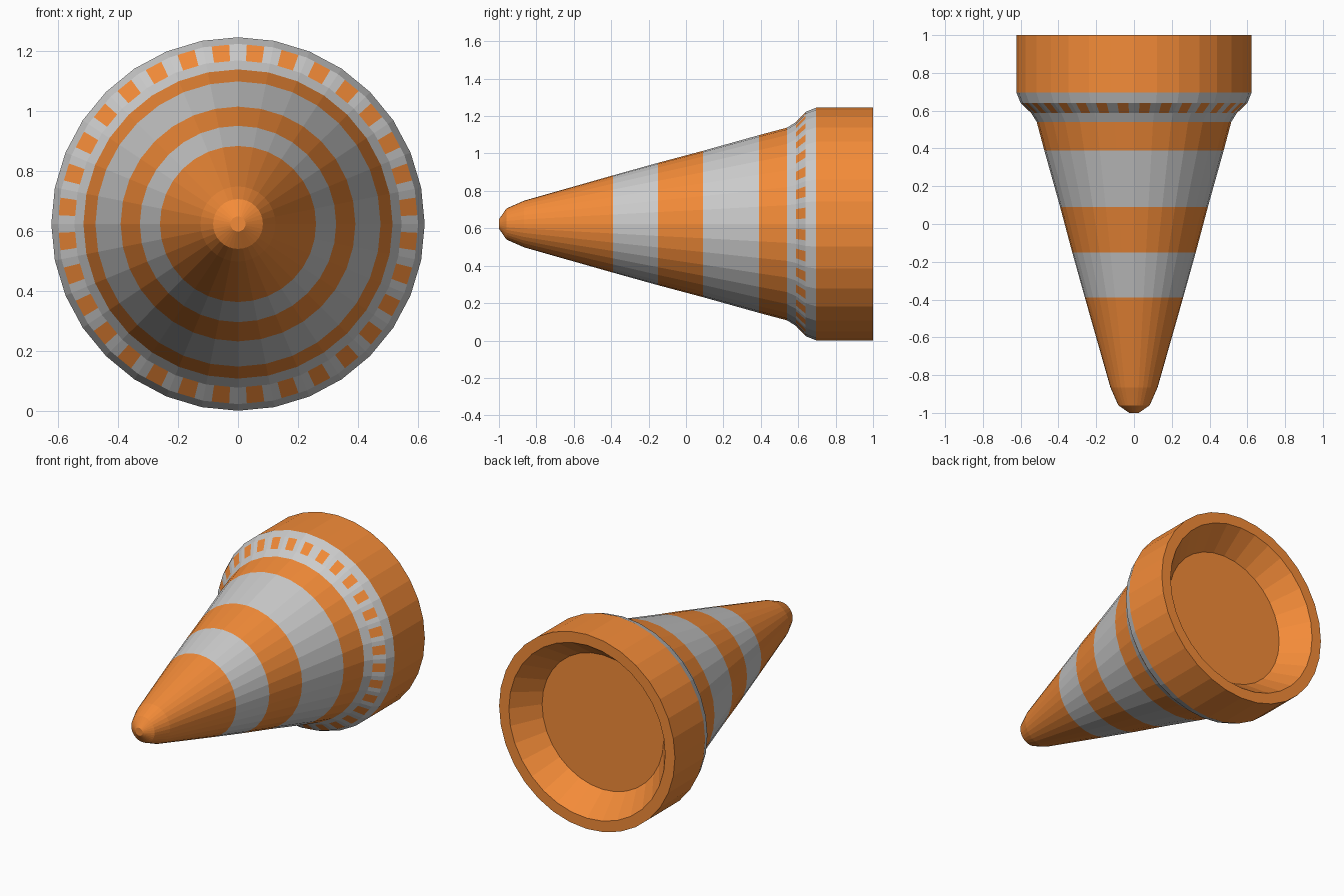
import bpy, bmesh
from math import sin, cos, pi
from mathutils import Vector

if "Cube" in bpy.data.objects:
    bpy.data.objects.remove(bpy.data.objects["Cube"])

SIDES, CZ = 32, 0.623


def material(name, color):
    m = bpy.data.materials.new(name)
    m.diffuse_color = (*color, 1)
    m.use_nodes = True
    m.node_tree.nodes["Principled BSDF"].inputs["Base Color"].default_value = m.diffuse_color
    return m


orange = material("orange", (0.9, 0.26, 0.04))
grey = material("reflective_grey", (0.75, 0.75, 0.75))


def point(y, r, i):
    a = 2 * pi * i / SIDES
    return Vector((r * sin(a), y, CZ + r * cos(a)))


def finish(name, bm, mats, recalc=False):
    if recalc:
        bmesh.ops.recalc_face_normals(bm, faces=bm.faces)
    me = bpy.data.meshes.new(name)
    bm.to_mesh(me)
    bm.free()
    for m in mats:
        me.materials.append(m)
    ob = bpy.data.objects.new(name, me)
    bpy.context.collection.objects.link(ob)
    return ob


def lathe(name, profile, mat, cap_start=False, cap_end=False):
    """Revolve (y, radius) points around the cone axis."""
    bm = bmesh.new()
    rings = [[bm.verts.new(point(y, r, i)) for i in range(SIDES)] for y, r in profile]
    for a, b in zip(rings, rings[1:]):
        for i in range(SIDES):
            j = (i + 1) % SIDES
            bm.faces.new((a[i], a[j], b[j], b[i]))
    if cap_start:
        bm.faces.new(rings[0][::-1])
    if cap_end:
        bm.faces.new(rings[-1])
    return finish(name, bm, [mat])


# Cone body: tip and alternating bands
lathe("cone_tip", [(-1, 0.025), (-0.96, 0.083), (-0.865, 0.125), (-0.39, 0.26)],
      orange, cap_start=True)
lathe("small_grey_band", [(-0.39, 0.26), (-0.15, 0.327)], grey)
lathe("middle_orange_band", [(-0.15, 0.327), (0.09, 0.391)], orange)
lathe("large_grey_band", [(0.09, 0.391), (0.39, 0.475)], grey)
lathe("lower_orange_band", [(0.39, 0.475), (0.54, 0.515)], orange)

# Flared collar edges
lathe("collar_inner", [(0.54, 0.515), (0.588, 0.545)], grey)
lathe("collar_outer", [(0.64, 0.6), (0.695, 0.622)], grey)

# Dashed collar strip: one orange dash centred on every side
bm = bmesh.new()
for i in range(SIDES):
    a0, a1 = point(0.588, 0.545, i), point(0.588, 0.545, i + 1)
    b0, b1 = point(0.64, 0.6, i), point(0.64, 0.6, i + 1)
    for t0, t1, slot in ((0, 0.25, 0), (0.25, 0.75, 1), (0.75, 1, 0)):
        corners = (a0.lerp(a1, t0), a0.lerp(a1, t1), b0.lerp(b1, t1), b0.lerp(b1, t0))
        f = bm.faces.new([bm.verts.new(c) for c in corners])
        f.material_index = slot
bmesh.ops.remove_doubles(bm, verts=bm.verts, dist=1e-5)
finish("collar_dashes", bm, [grey, orange])

# Base drum with a tapered recess in the back
lathe("base", [(0.695, 0.622), (1, 0.622), (1, 0.553), (0.84, 0.43)],
      orange, cap_end=True)
